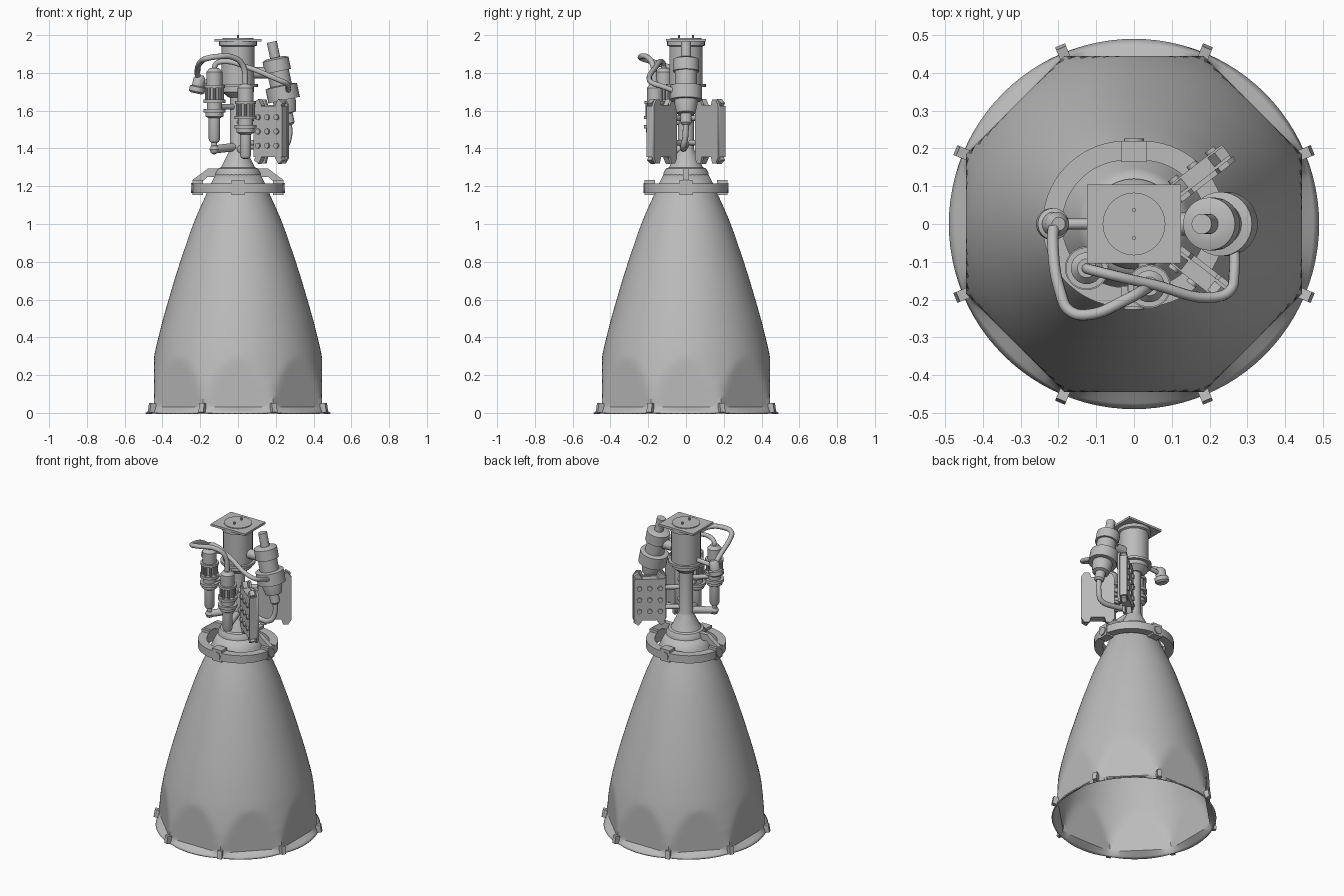
import bpy, bmesh, math
from mathutils import Vector, Matrix

if "Cube" in bpy.data.objects:
    bpy.data.objects.remove(bpy.data.objects["Cube"])

metal = bpy.data.materials.new("grey metal")
metal.use_nodes = True
GREY = (0.5, 0.5, 0.5, 1)
metal.diffuse_color = GREY
metal.node_tree.nodes["Principled BSDF"].inputs["Base Color"].default_value = GREY


def finish(name, bm, angle=35, recalc=True):
    if recalc:
        bmesh.ops.recalc_face_normals(bm, faces=bm.faces)
    me = bpy.data.meshes.new(name)
    bm.to_mesh(me)
    bm.free()
    me.materials.append(metal)
    for p in me.polygons:
        p.use_smooth = True
    me.set_sharp_from_angle(angle=math.radians(angle))
    ob = bpy.data.objects.new(name, me)
    bpy.context.collection.objects.link(ob)
    return ob


def lathe(name, profile, matrix=Matrix(), segs=32, shape=None, caps=True):
    """Spin (radius, height) pairs about z; shape() may adjust the radius."""
    bm = bmesh.new()
    rings = []
    for r, z in profile:
        ring = []
        for j in range(segs):
            a = 2 * math.pi * j / segs
            q = shape(r, z, a) if shape else r
            ring.append(bm.verts.new((q * math.cos(a), q * math.sin(a), z)))
        rings.append(ring)
    for lo, hi in zip(rings, rings[1:]):
        for j in range(segs):
            k = (j + 1) % segs
            bm.faces.new((lo[j], lo[k], hi[k], hi[j]))
    if caps:
        bm.faces.new(rings[0][::-1])
        bm.faces.new(rings[-1])
    bm.transform(matrix)
    return finish(name, bm, recalc=caps)


def extrude(name, outline, depth, matrix):
    """Outline in local xy, extruded symmetrically along local z."""
    bm = bmesh.new()
    f = bm.faces.new([bm.verts.new((x, y, -depth / 2)) for x, y in outline])
    out = bmesh.ops.extrude_face_region(bm, geom=[f])["geom"]
    vs = [v for v in out if isinstance(v, bmesh.types.BMVert)]
    bmesh.ops.translate(bm, verts=vs, vec=(0, 0, depth))
    bm.transform(matrix)
    return finish(name, bm)


def box(name, size, matrix):
    bm = bmesh.new()
    bmesh.ops.create_cube(bm, size=1, matrix=matrix @ Matrix.Diagonal((*size, 1)))
    return finish(name, bm)


def rod(name, a, b, r, segs=16):
    a, b = Vector(a), Vector(b)
    m = Matrix.Translation(a) @ (b - a).to_track_quat("Z", "Y").to_matrix().to_4x4()
    return lathe(name, [(r, 0), (r, (b - a).length)], m, segs)


def pipe(name, pts, r):
    """Round tube through the points, converted to a mesh."""
    cu = bpy.data.curves.new(name, "CURVE")
    cu.dimensions = "3D"
    cu.bevel_depth, cu.bevel_resolution, cu.resolution_u = r, 3, 8
    cu.use_fill_caps = True
    sp = cu.splines.new("BEZIER")
    sp.bezier_points.add(len(pts) - 1)
    for bp, p in zip(sp.bezier_points, pts):
        bp.co = p
        bp.handle_left_type = bp.handle_right_type = "AUTO"
    tmp = bpy.data.objects.new(name + "_path", cu)
    bpy.context.collection.objects.link(tmp)
    bm = bmesh.new()
    me = tmp.to_mesh()
    bm.from_mesh(me)
    tmp.to_mesh_clear()
    bpy.data.objects.remove(tmp)
    return finish(name, bm, 50)


T = Matrix.Translation


def rot(deg, axis="Z"):
    return Matrix.Rotation(math.radians(deg), 4, axis)


# Nozzle bell: eight flats pressed into the lower wall, full round rim
KNOTS = [(.49, 0), (.44, .32), (.367, .6), (.265, .92), (.215, 1.05), (.165, 1.16), (.115, 1.27)]


def bell_radius(z):
    for (r0, z0), (r1, z1) in zip(KNOTS, KNOTS[1:]):
        if z <= z1:
            t = (z - z0) / (z1 - z0)
            return r0 + (r1 - r0) * t + .012 * t * (1 - t)
    return KNOTS[-1][0]


def pressed(r, z, a):
    quarter = math.pi / 4
    off = a - round(a / quarter) * quarter
    flat = min(r, .445 / math.cos(off))
    rim = max(0, 1 - z / .03)
    return flat + (r - flat) * rim


heights = [0, .01, .03] + [.03 + .02 * i for i in range(1, 16)] + [.36 + .065 * i for i in range(15)]
bell = lathe("nozzle_bell", [(bell_radius(z), z) for z in heights], segs=96, shape=pressed, caps=False)
wall = bell.modifiers.new("wall", "SOLIDIFY")
wall.thickness, wall.offset = .008, -1

# Rim clips
for k in range(8):
    box(f"rim_clip_{k}", (.03, .028, .05), rot(22.5 + 45 * k) @ T((.493, 0, .026)) @ rot(-9, "Y"))

# Combustion chamber, column and upper body
lathe("chamber", [(.12, 1.255), (.12, 1.27), (.105, 1.295), (.09, 1.3), (.045, 1.39), (.042, 1.40), (.042, 1.71)])
lathe("upper_body", [(.05, 1.67), (.085, 1.70), (.085, 1.725), (.105, 1.725), (.105, 1.74), (.088, 1.74),
                     (.088, 1.94), (.1, 1.945), (.1, 1.965)])
box("top_plate", (.25, .21, .014), T((0, 0, 1.972)))
lathe("top_disc", [(.083, 1.975), (.083, 1.984)])
for s in (-1, 1):
    rod("top_pin", (0, .037 * s, 1.975), (0, .037 * s, 2.0), .005, 8)

# Gimbal ring: rounded oblong band
bm = bmesh.new()
N, loops = 64, []
for r, z in ((.22, 1.165), (.22, 1.215), (.168, 1.215), (.168, 1.165)):
    loop = []
    for j in range(N):
        a = 2 * math.pi * (j + .5) / N
        c = math.cos(a)
        loop.append(bm.verts.new((r * c + math.copysign(.022, c), r * math.sin(a), z)))
    loops.append(loop)
for i in range(4):
    for j in range(N):
        k, n = (j + 1) % N, loops[(i + 1) % 4]
        bm.faces.new((loops[i][j], loops[i][k], n[k], n[j]))
finish("gimbal_ring", bm)

# Gimbal pads, pivots and sloping arms
for k in range(4):
    reach = .242 if k % 2 == 0 else .22
    m = rot(90 * k)
    box("gimbal_pad", (.056, .068, .078), m @ T((reach - .028, 0, 1.193)))
    rod("gimbal_pivot", m @ Vector((reach - .01, 0, 1.19)), m @ Vector((reach + .006, 0, 1.19)), .026)
    if k % 2 == 0:
        extrude("gimbal_arm", [(.09, 1.25), (.16, 1.25), (.2, 1.215), (.242, 1.215), (.242, 1.232),
                               (.16, 1.293), (.09, 1.293)], .03, m @ rot(90, "X"))


# Upright pumps: caged drum over a tapered neck
def pump(name, x, y, base, k):
    m = T((x, y, base))
    lathe(name + "_neck", [(.012, 0), (.024, .005), (.03, .02), (.03, .13), (.047, .14), (.047, .16), (.058, .16),
                           (.058, .178), (.04, .178), (.04, .21), (.058, .21), (.058, .228), (.03, .228),
                           (.03, .29), (.055, .29), (.055, .306), (.042, .306), (.042, .375), (.025, .395)], m)
    for j in range(8):
        a = math.pi * j / 4
        c, s = .042 * math.cos(a), .042 * math.sin(a)
        rod(name + "_cage_bar", m @ Vector((c, s, .225)), m @ Vector((c, s, .295)), .008, 8)


pump("left_pump", -.125, -.117, 1.43, 0)
pump("front_pump", .04, -.165, 1.345, 1)
rod("left_pump_outlet", (-.125, -.117, 1.39), (-.125, -.117, 1.48), .015)
lathe("outlet_ball", [(.004, -.026), (.018, -.019), (.026, 0), (.018, .019), (.004, .026)], T((-.125, -.117, 1.395)))
rod("outlet_duct", (-.125, -.117, 1.395), (0, 0, 1.41), .022)
rod("front_pump_duct", (.04, -.165, 1.37), (.01, -.02, 1.40), .02)
rod("left_pump_mount", (-.125, -.117, 1.62), (0, 0, 1.62), .015)
rod("front_pump_mount", (.04, -.165, 1.54), (0, 0, 1.54), .015)

# Tilted main pump beside the column
tilt = T((.235, 0, 1.7)) @ rot(-12, "Y")
lathe("main_pump", [(.02, -.18), (.03, -.17), (.03, -.12), (.05, -.115), (.06, -.07), (.06, -.045), (.085, -.045),
                    (.085, .03), (.058, .035), (.058, .11), (.07, .11), (.07, .175), (.045, .185), (.027, .185),
                    (.027, .27)], tilt)
rod("main_pump_mount", (.06, 0, 1.8), (.2, 0, 1.8), .03)
pipe("main_pump_outlet", [(.27, 0, 1.55), (.268, -.005, 1.45), (.245, -.015, 1.41), (.15, -.01, 1.40), (.03, 0, 1.42)], .016)

# Left side fitting on the upper body
rod("side_fitting_arm", (-.07, 0, 1.76), (-.2, 0, 1.75), .014)
lathe("side_fitting", [(.03, -.05), (.042, -.04), (.042, -.015), (.032, -.01), (.032, .03), (.018, .05)],
      T((-.21, 0, 1.74)) @ rot(12, "Y"))

# Feed pipes
pipe("cross_pipe", [(-.125, -.117, 1.80), (-.118, -.12, 1.845), (-.08, -.13, 1.86), (.05, -.16, 1.83),
                    (.21, -.194, 1.765), (.255, -.175, 1.745), (.265, -.13, 1.73), (.265, -.05, 1.70)], .014)
pipe("loop_pipe", [(-.212, 0, 1.77), (-.215, -.05, 1.81), (-.195, -.18, 1.86), (-.17, -.23, 1.875),
                   (-.12, -.24, 1.885), (-.02, -.2, 1.88), (.025, -.175, 1.84), (.04, -.165, 1.72)], .015)

# Control boxes: riveted case on a notched backing plate, mirrored front and back
for s, side in ((-1, "front"), (1, "back")):
    d = Vector((.79, .61 * s, 0)).normalized()
    n = Vector((-d.y * s, d.x * s, 0))
    m = Matrix((d, (0, 0, 1), n)).transposed().to_4x4()
    m.translation = Vector((.172, .132 * s, 1.49))
    half = [(.025, -.17), (.025, -.135), (.035, -.125), (.045, -.135), (.06, -.17), (.08, -.17), (.1, -.135),
            (.1, .13), (.075, .17), (.05, .17), (.04, .14)]
    half = [(.04, -.135), (.05, -.17), (.08, -.17), (.1, -.14), (.1, .14), (.08, .17), (.05, .17), (.04, .14)]
    extrude(side + "_backing_plate", half + [(-x, z) for x, z in half[::-1]], .014, m @ T((0, 0, -.024)))
    box(side + "_control_box", (.19, .27, .05), m)
    for i in (-1, 0, 1):
        for j in (-1, 0, 1):
            p = Vector((.062 * i, .075 * j, .02))
            rod(side + "_rivet", m @ p, m @ (p + Vector((0, 0, .015))), .015, 12)
    for i in (-1, 1):
        for j in (-1, 1):
            box(side + "_corner_lug", (.035, .04, .03), m @ T((.07 * i, .145 * j, .005)) @ rot(-35 * i * j))
    for z in (1.43, 1.56):
        rod(side + "_box_strut", (0, 0, z), (.13, .1 * s, z), .014, 12)
